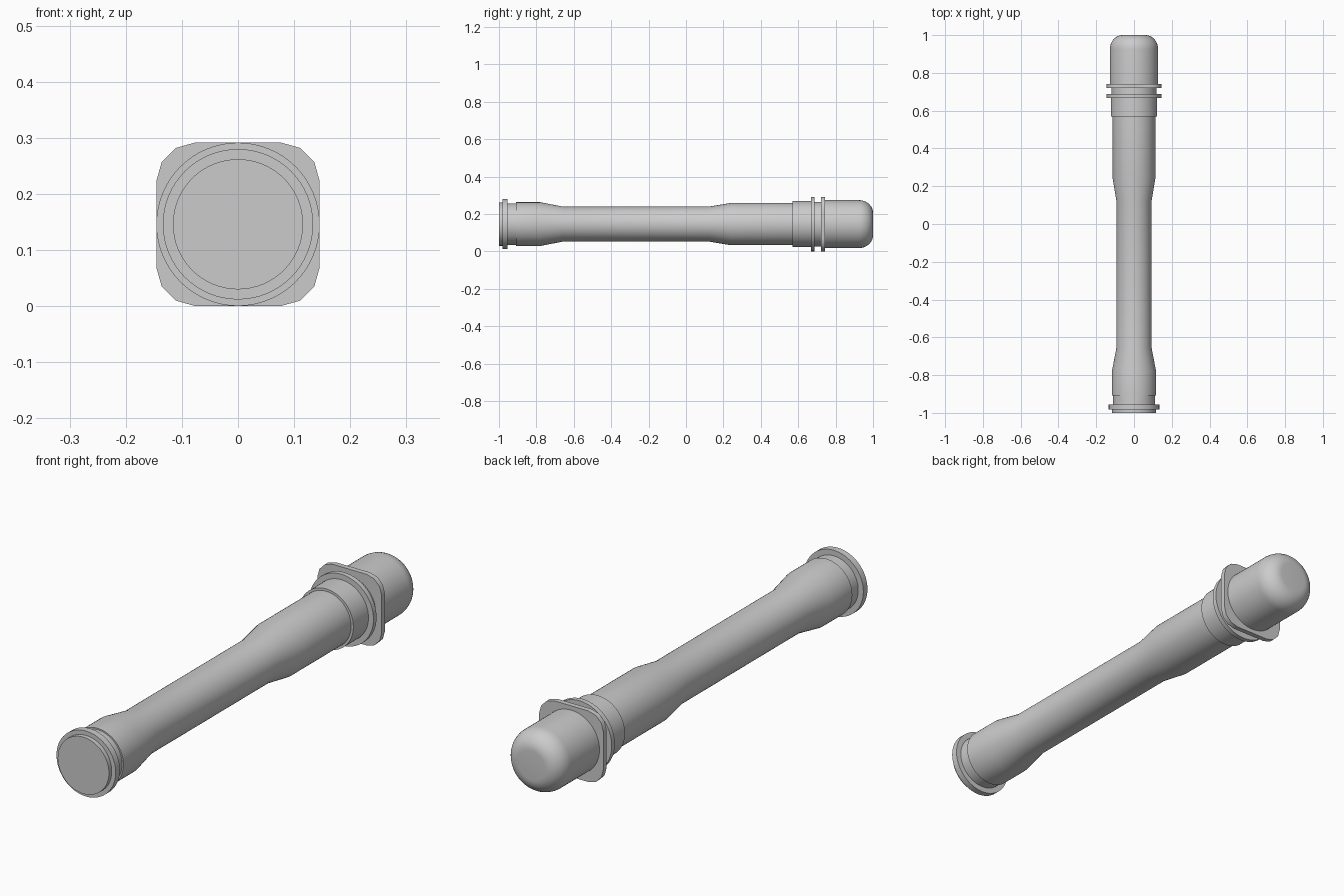
import bpy, bmesh, math

if "Cube" in bpy.data.objects:
    bpy.data.objects.remove(bpy.data.objects["Cube"])

AXIS_Z = 0.146   # height of the long axis
SEGMENTS = 64


def finish(name, bm):
    bmesh.ops.recalc_face_normals(bm, faces=bm.faces[:])
    mesh = bpy.data.meshes.new(name)
    bm.to_mesh(mesh)
    bm.free()
    ob = bpy.data.objects.new(name, mesh)
    ob.location.z = AXIS_Z
    bpy.context.collection.objects.link(ob)
    bpy.ops.object.select_all(action='DESELECT')
    ob.select_set(True)
    bpy.context.view_layer.objects.active = ob
    bpy.ops.object.shade_smooth_by_angle(angle=math.radians(35))
    return ob


def loft(name, sections):
    """Skin a list of closed sections (each a list of points) and cap both ends."""
    bm = bmesh.new()
    rings = [[bm.verts.new(p) for p in s] for s in sections]
    for a, b in zip(rings, rings[1:]):
        for i in range(len(a)):
            j = (i + 1) % len(a)
            bm.faces.new((a[i], a[j], b[j], b[i]))
    bm.faces.new(rings[0])
    bm.faces.new(rings[-1])
    return finish(name, bm)


def turned(name, profile):
    """Revolve (y, radius) pairs around the long axis."""
    angles = [2 * math.pi * i / SEGMENTS for i in range(SEGMENTS)]
    return loft(name, [[(r * math.cos(a), y, r * math.sin(a)) for a in angles]
                       for y, r in profile])


# Butt end: end disc, rim and neck
turned("end_disc", [(-1.0, 0.116), (-0.978, 0.116)])
turned("end_rim", [(-0.982, 0.134), (-0.955, 0.134)])
turned("end_neck", [(-0.955, 0.111), (-0.908, 0.111)])

# Waisted handle
turned("handle", [(-0.908, 0.117), (-0.78, 0.117), (-0.655, 0.093),
                  (0.12, 0.093), (0.24, 0.113), (0.57, 0.113)])

# Head collar, round flange and neck
turned("collar", [(0.57, 0.123), (0.668, 0.123)])
turned("round_flange", [(0.668, 0.1455), (0.688, 0.1455)])
turned("head_neck", [(0.688, 0.119), (0.722, 0.119)])

# Square flange with faceted corners
quarter = [(0.1455, 0.077), (0.136, 0.111), (0.111, 0.136), (0.077, 0.1455)]
outline = []
for k in range(4):
    for x, z in quarter:
        for _ in range(k):
            x, z = -z, x
        outline.append((x, z))
loft("square_flange", [[(x, y, z) for x, z in outline] for y in (0.721, 0.742)])

# Rounded cap
cap = [(0.742, 0.128)]
for i in range(11):
    t = math.pi / 2 * i / 10
    cap.append((0.925 + 0.075 * math.sin(t), 0.060 + 0.068 * math.cos(t)))
turned("head_cap", cap)
